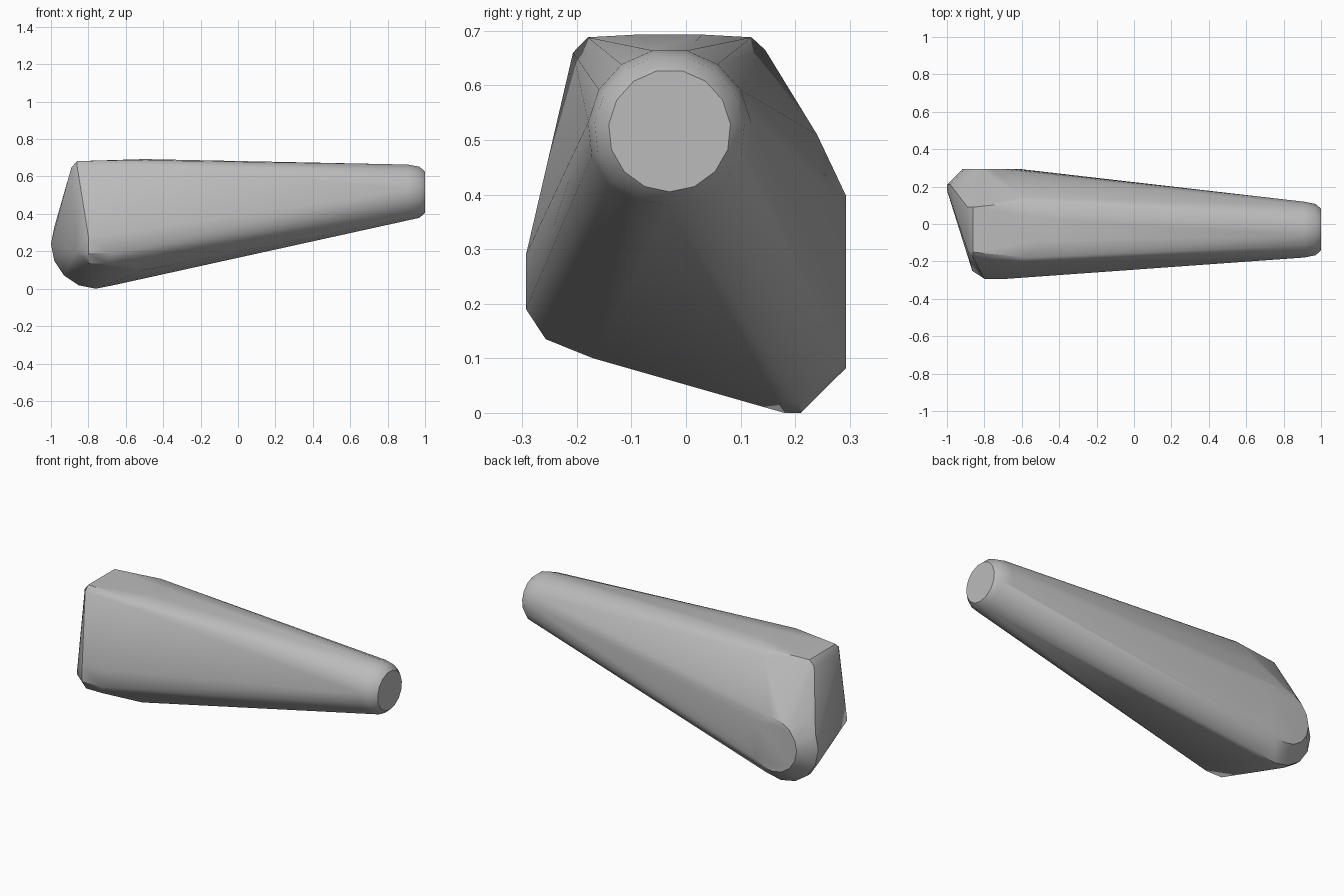
import bpy, bmesh
from math import sin, cos, pi, radians
from mathutils import Vector

cube = bpy.data.objects.get("Cube")
if cube:
    bpy.data.objects.remove(cube, do_unlink=True)

grey = bpy.data.materials.new("plain grey")
grey.use_nodes = True
colour = (0.5, 0.5, 0.5, 1)
grey.diffuse_color = colour
grey.node_tree.nodes["Principled BSDF"].inputs["Base Color"].default_value = colour


def ring(centre, radius, u, v, sides=15):
    """Points of a circle in the plane of u and v, one corner at the bottom."""
    c, u, v = Vector(centre), Vector(u), Vector(v)
    return [c + radius * (sin(2 * pi * i / sides) * u - cos(2 * pi * i / sides) * v)
            for i in range(sides)]


X, Y, Z = (1, 0, 0), (0, 1, 0), (0, 0, 1)
points = []

# Rounded tip at the narrow end
for x, r in ((0.91, 0.15), (0.97, 0.138), (1.0, 0.112)):
    points += ring((x, -0.03, 0.517), r, Y, Z)

# Round boss on the back, with a chamfered rim
for y, r in ((0.18, 0.24), (0.21, 0.24), (0.293, 0.158)):
    points += ring((-0.76, y, 0.24), r, X, Z, 16)
points.append(Vector((-0.6, 0.24, 0.51)))

# Flat top with bevelled rim
points += [Vector(p) for p in (
    (-0.86, -0.15, 0.682), (-0.86, 0.09, 0.682),
    (-0.58, -0.18, 0.688), (-0.58, 0.12, 0.688),
    (-0.5, -0.09, 0.693), (-0.5, 0.03, 0.693),
    (-0.89, -0.14, 0.65), (-0.89, 0.09, 0.65), (-0.86, -0.18, 0.655),
    (-0.6, -0.207, 0.66), (-0.6, 0.145, 0.665))]

# Front lower corner with bevelled edges
points += [Vector(p) for p in (
    (-0.8, -0.293, 0.19), (-0.8, -0.293, 0.28),
    (-0.68, -0.293, 0.19), (-0.68, -0.293, 0.29),
    (-0.865, -0.25, 0.2), (-0.8, -0.257, 0.135),
    (-0.7, -0.257, 0.135), (-0.5, -0.17, 0.1))]

# Skin all the parts in one convex shell
bm = bmesh.new()
for p in points:
    bm.verts.new(p)
hull = bmesh.ops.convex_hull(bm, input=bm.verts[:])
loose = {g for g in hull["geom_interior"] + hull["geom_unused"]
         if isinstance(g, bmesh.types.BMVert) and g.is_valid}
bmesh.ops.delete(bm, geom=list(loose), context="VERTS")
bmesh.ops.dissolve_limit(bm, angle_limit=radians(1), verts=bm.verts[:], edges=bm.edges[:])
bmesh.ops.recalc_face_normals(bm, faces=bm.faces[:])
mesh = bpy.data.meshes.new("tapered_arm")
bm.to_mesh(mesh)
bm.free()
mesh.materials.append(grey)
arm = bpy.data.objects.new("tapered_arm", mesh)
bpy.context.collection.objects.link(arm)
bpy.context.view_layer.objects.active = arm
arm.select_set(True)
bpy.ops.object.shade_smooth_by_angle(angle=radians(32))
